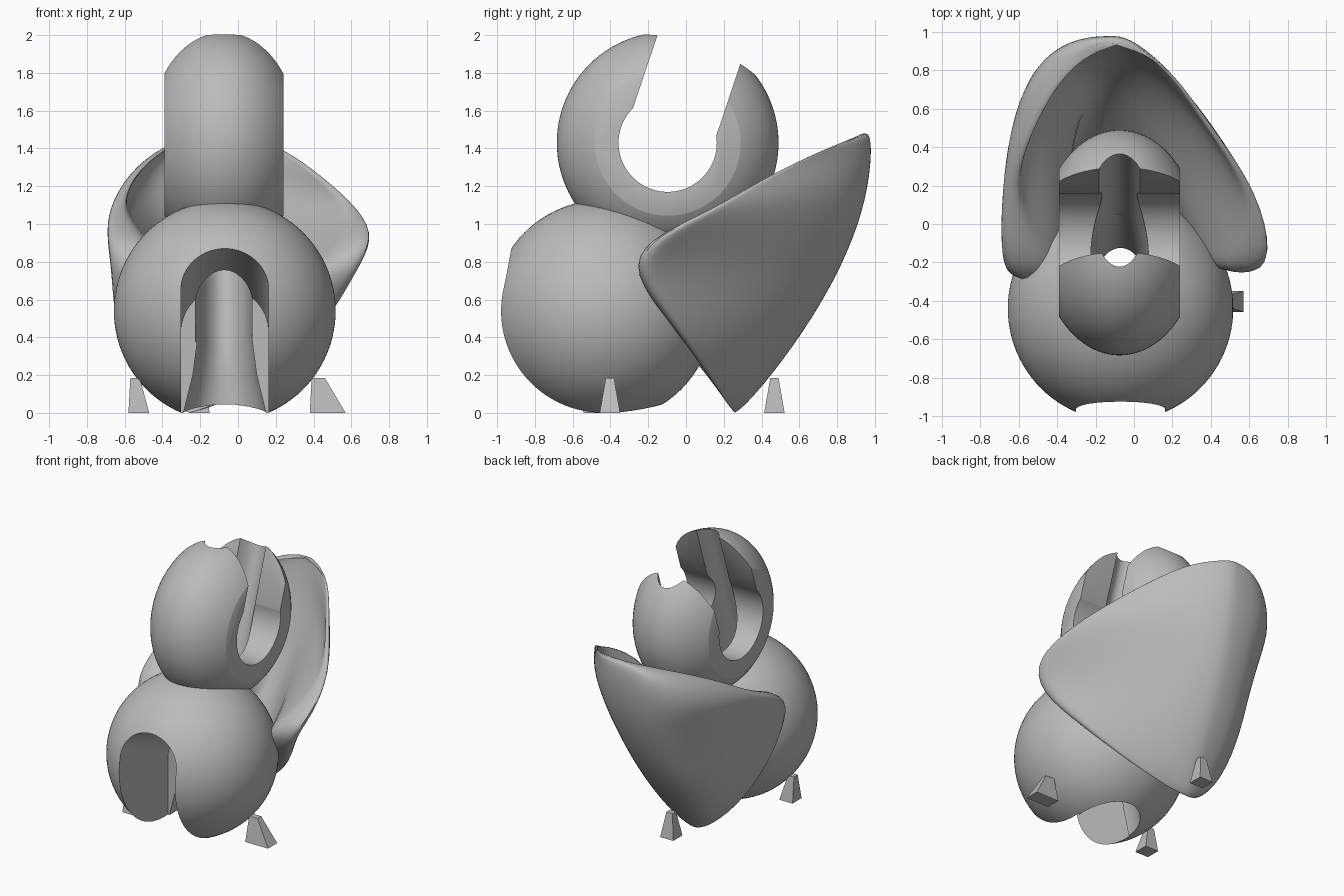
import bpy, bmesh
from math import sin, cos, pi, radians
from mathutils import Matrix, Vector

old = bpy.data.objects.get("Cube")
if old:
    bpy.data.objects.remove(old)

GREY = (0.5, 0.5, 0.5, 1)
mat = bpy.data.materials.new("plain grey")
mat.use_nodes = True
mat.diffuse_color = GREY
mat.node_tree.nodes["Principled BSDF"].inputs["Base Color"].default_value = GREY


def make(name, bm, matrix=Matrix()):
    bmesh.ops.transform(bm, matrix=matrix, verts=bm.verts)
    bmesh.ops.recalc_face_normals(bm, faces=bm.faces)
    me = bpy.data.meshes.new(name)
    bm.to_mesh(me)
    bm.free()
    me.materials.append(mat)
    ob = bpy.data.objects.new(name, me)
    bpy.context.collection.objects.link(ob)
    return ob


def placed(loc, tilt=0.0, scale=(1, 1, 1)):
    return (Matrix.Translation(loc) @ Matrix.Rotation(tilt, 4, 'X')
            @ Matrix.Diagonal((*scale, 1)))


def sphere(name, loc, scale):
    bm = bmesh.new()
    bmesh.ops.create_uvsphere(bm, u_segments=96, v_segments=48, radius=1)
    bmesh.ops.rotate(bm, verts=bm.verts, matrix=Matrix.Rotation(pi / 2, 3, 'Y'))
    return make(name, bm, placed(loc, 0, scale))


def box(name, matrix):
    bm = bmesh.new()
    bmesh.ops.create_cube(bm, size=2)
    return make(name, bm, matrix)


def cylinder(name, matrix):
    bm = bmesh.new()
    bmesh.ops.create_cone(bm, cap_ends=True, segments=72, radius1=1, radius2=1, depth=2)
    return make(name, bm, matrix)


def loft(name, rings):
    bm = bmesh.new()
    rows = [[bm.verts.new(p) for p in ring] for ring in rings]
    n = len(rows[0])
    for a, b in zip(rows, rows[1:]):
        for i in range(n):
            j = (i + 1) % n
            bm.faces.new((a[i], a[j], b[j], b[i]))
    bm.faces.new(rows[0])
    bm.faces.new(rows[-1])
    return make(name, bm)


def active(ob):
    bpy.ops.object.select_all(action='DESELECT')
    ob.select_set(True)
    bpy.context.view_layer.objects.active = ob


def cut(ob, tool, operation='DIFFERENCE'):
    tool.hide_render = True
    mod = ob.modifiers.new("cut", 'BOOLEAN')
    mod.operation, mod.solver, mod.object = operation, 'EXACT', tool
    active(ob)
    bpy.ops.object.modifier_apply(modifier=mod.name)


def smooth(ob, angle=35):
    active(ob)
    bpy.ops.object.shade_smooth_by_angle(angle=radians(angle))


HEAD = Vector((-0.075, -0.097, 1.43))
BODY = Vector((-0.07, -0.44, 0.54))
TILT = radians(-18.5)
UP = Vector((0, sin(-TILT), cos(TILT)))

# Shared oval bore, running down through the head and into the body
bore = cylinder("oval_bore", placed(HEAD - UP * 0.1 + Vector((0, 0.012, 0)),
                                    TILT, (0.15, 0.312, 1.0)))

# Head: flat-sided rounded ring with an open gap at the top
head = sphere("head_ring", HEAD, (0.418, 0.587, 0.587))
helpers = [bore]
for tool, op in (
        (box("head_sides", placed(HEAD, 0, (0.315, 1, 1))), 'INTERSECT'),
        (cylinder("head_hole", Matrix.Translation(HEAD) @ Matrix.Rotation(pi / 2, 4, 'Y')
                  @ Matrix.Diagonal((0.26, 0.26, 1, 1))), 'DIFFERENCE'),
        (box("head_gap", placed(HEAD + UP * 0.5, TILT, (1, 0.232, 0.5))), 'DIFFERENCE'),
        (bore, 'DIFFERENCE')):
    cut(head, tool, op)
    helpers.append(tool)
smooth(head)

# Body: ball with an arched tunnel in the front that opens at the bottom
body = sphere("body_ball", BODY, (0.587, 0.587, 0.587))


def arch(y, top, r=0.232):
    pts = [(r * cos(pi * i / 32), top - r + r * sin(pi * i / 32)) for i in range(33)]
    pts += [(-r, -0.6), (r, -0.6)]
    return [(BODY.x + x, y, z) for x, z in pts]


def oval(z, rx, ry=0.25, y=-0.375):
    return [(BODY.x + rx * cos(pi * i / 32), y + ry * sin(pi * i / 32), z) for i in range(64)]


for tool in (loft("tunnel", [arch(-1.2, 0.98), arch(-0.4, 0.66)]),
             loft("tunnel_flare", [oval(-0.08, 0.24), oval(0.2, 0.17), oval(0.5, 0.13)]),
             bore,
             box("ground_trim", placed((0, 0, -0.5), 0, (2, 2, 0.5)))):
    cut(body, tool)
    helpers.append(tool)
smooth(body)

for tool in set(helpers):
    bpy.data.objects.remove(tool)

# Back shell, a thick scoop: spine (x, y, z), left rim x, right rim x,
# shared rim (y, z), lip width, depth of wall at the spine
STATIONS = [
    ((-0.25, 0.27, 0.00), -0.32, -0.19, (0.25, 0.00), 0.01, 0.01),
    ((-0.23, 0.40, 0.13), -0.53, 0.19, (0.13, 0.18), 0.08, 0.06),
    ((-0.19, 0.62, 0.42), -0.66, 0.50, (-0.08, 0.47), 0.20, 0.09),
    ((-0.14, 0.80, 0.72), -0.67, 0.66, (-0.30, 0.74), 0.27, 0.10),
    ((-0.11, 0.91, 0.98), -0.70, 0.76, (-0.22, 0.92), 0.16, 0.10),
    ((-0.10, 0.96, 1.17), -0.69, 0.67, (0.13, 1.07), 0.05, 0.08),
    ((-0.09, 0.98, 1.33), -0.59, 0.46, (0.42, 1.25), 0.03, 0.06),
    ((-0.09, 0.98, 1.43), -0.42, 0.25, (0.74, 1.40), 0.02, 0.04),
    ((-0.08, 0.965, 1.49), -0.23, 0.07, (0.90, 1.46), 0.01, 0.02),
]
STEPS = 12


def section(spine, left, right, rim, lip, wall):
    """Curved strip from left rim to right rim: full on the left, leaner on the right."""
    sx, sy, sz = spine
    pts = []
    for i in range(-STEPS, STEPS + 1):
        s = abs(i) / STEPS
        reach = rim[0]
        if i < 0:
            across, ahead = sin(s * pi / 2) ** 0.8, (1 - cos(s * pi / 2)) ** 1.2
            edge = left + lip * 1.3
            if rim[0] < 0:
                reach -= 0.04
        else:
            across, ahead = s, s ** 1.55
            edge = right - lip
        pts.append((sx + (edge - sx) * across,
                    sy - wall + (reach - sy + wall) * ahead,
                    sz + (rim[1] - sz) * ahead))
    return pts


shell = loft("back_shell", [section(sp, le, ri, rim, 0, 0)
                            + section(sp, le, ri, rim, lip, wall)[::-1]
                            for sp, le, ri, rim, lip, wall in STATIONS])
sub = shell.modifiers.new("rounding", 'SUBSURF')
sub.levels = sub.render_levels = 2
active(shell)
bpy.ops.object.modifier_apply(modifier=sub.name)
smooth(shell, 45)


# Feet: small tapered blocks, each as base x range, top x range, centre y
def foot(name, base, top, y):
    def ring(xs, half, z):
        return [(xs[0], y - half, z), (xs[1], y - half, z),
                (xs[1], y + half, z), (xs[0], y + half, z)]
    loft(name, [ring(base, 0.054, 0), ring(top, 0.022, 0.185)])


foot("front_right_foot", (-0.58, -0.47), (-0.57, -0.52), -0.49)
foot("front_left_foot", (0.38, 0.57), (0.39, 0.46), -0.403)
foot("back_foot", (-0.26, -0.15), (-0.23, -0.18), 0.468)
